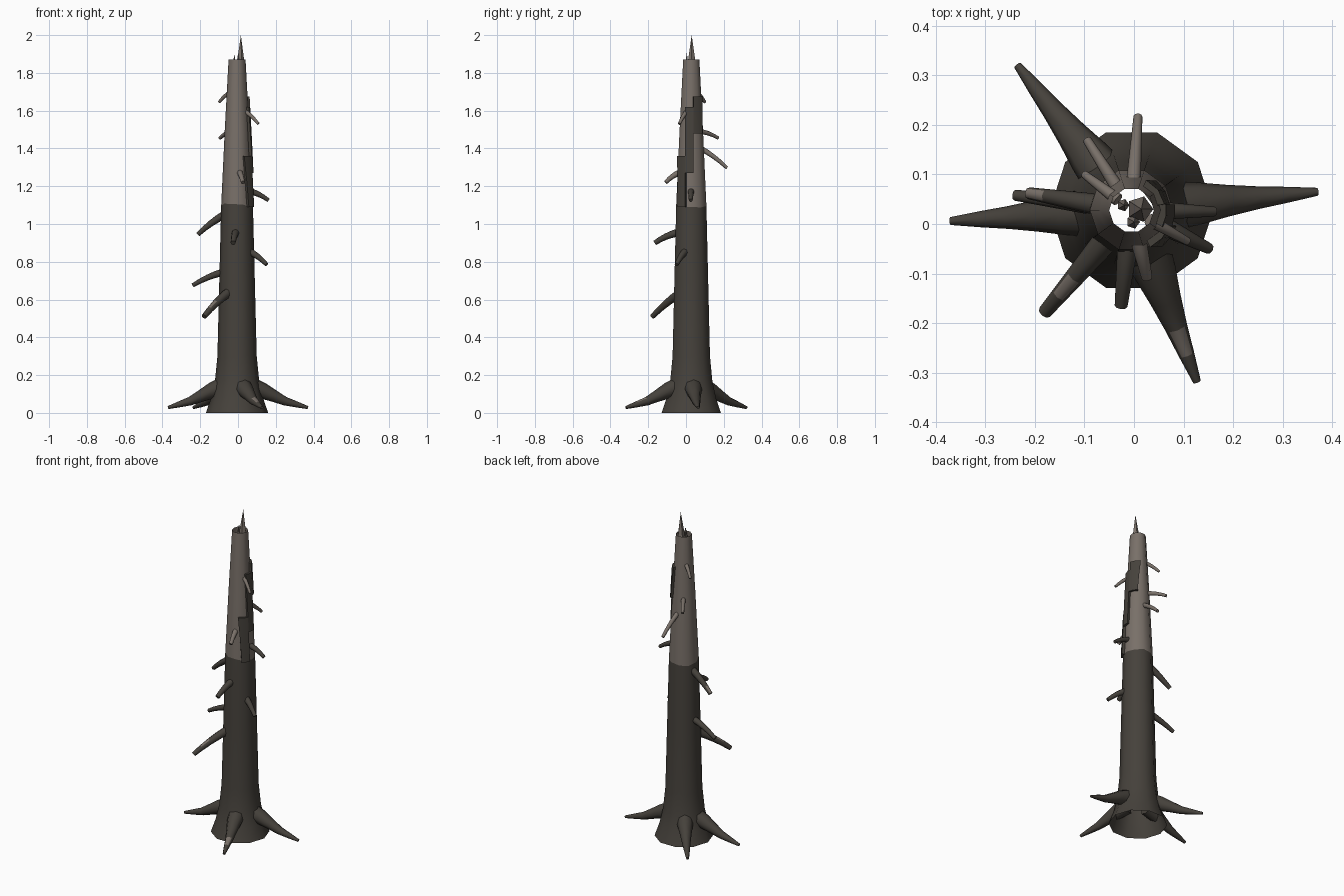
import bpy, bmesh, math, random
from mathutils import Vector

random.seed(4)
if "Cube" in bpy.data.objects:
    bpy.data.objects.remove(bpy.data.objects["Cube"], do_unlink=True)

CENTRE = Vector((-0.005, 0.028, 0))
PROFILE = [(0, 0.165), (0.08, 0.137), (0.17, 0.117), (0.3, 0.104), (0.7, 0.094),
           (1.1, 0.084), (1.5, 0.065), (1.87, 0.045)]
BARK_EDGE = 1.1


def material(name, colour):
    m = bpy.data.materials.new(name)
    m.use_nodes = True
    m.diffuse_color = (*colour, 1)
    m.node_tree.nodes["Principled BSDF"].inputs["Base Color"].default_value = (*colour, 1)
    return m


MATS = [material("dark bark", (0.060, 0.053, 0.044)),
        material("bare wood", (0.190, 0.162, 0.140))]


def finish(bm, name, angle=50):
    mesh = bpy.data.meshes.new(name)
    bm.to_mesh(mesh)
    bm.free()
    for m in MATS:
        mesh.materials.append(m)
    ob = bpy.data.objects.new(name, mesh)
    bpy.context.collection.objects.link(ob)
    bpy.ops.object.select_all(action="DESELECT")
    ob.select_set(True)
    bpy.context.view_layer.objects.active = ob
    bpy.ops.object.shade_smooth_by_angle(angle=math.radians(angle))
    return ob


def bridge(bm, a, b, mat):
    n = len(a)
    for i in range(n):
        j = (i + 1) % n
        bm.faces.new((a[i], a[j], b[j], b[i])).material_index = mat


def trunk_radius(z):
    for (z0, r0), (z1, r1) in zip(PROFILE, PROFILE[1:]):
        if z <= z1:
            return r0 + (r1 - r0) * (z - z0) / (z1 - z0)
    return PROFILE[-1][1]


def on_trunk(angle, z, depth=0):
    r = trunk_radius(z) + depth
    return CENTRE + Vector((r * math.cos(angle), r * math.sin(angle), z))


def trunk(sides=10):
    """Open, flared tube with a ragged line where the bark ends."""
    bm = bmesh.new()
    rings = []
    for z, _ in PROFILE:
        ring = []
        for i in range(sides):
            jag = random.uniform(-0.015, 0.01) if z == BARK_EDGE else 0
            ring.append(bm.verts.new(on_trunk(math.tau * i / sides, z + jag)))
        rings.append(ring)
    for k, (a, b) in enumerate(zip(rings, rings[1:])):
        bridge(bm, a, b, int(PROFILE[k][0] >= BARK_EDGE))
    finish(bm, "trunk")


def limb(name, points, radii, mat, sides=8, patch=None):
    """Tapered tube along points; patch names a segment bared on its upper side."""
    bm = bmesh.new()
    rings = []
    for k, p in enumerate(points):
        d = (points[min(k + 1, len(points) - 1)] - points[max(k - 1, 0)]).normalized()
        side = d.cross(Vector((0, 0, 1))).normalized()
        up = side.cross(d)
        angles = [math.tau * i / sides for i in range(sides)]
        rings.append([bm.verts.new(p + radii[k] * (side * math.cos(t) + up * math.sin(t)))
                      for t in angles])
    for k, (a, b) in enumerate(zip(rings, rings[1:])):
        bridge(bm, a, b, mat)
    bm.faces.new(rings[0]).material_index = mat
    bm.faces.new(rings[-1]).material_index = mat
    bmesh.ops.recalc_face_normals(bm, faces=bm.faces)
    if patch is not None:
        start = (points[patch] + points[patch + 1]) / 2
        for f in bm.faces:
            if f.normal.z > 0.6 and (f.calc_center_median() - start).length < radii[patch]:
                f.material_index = 1 - mat
    finish(bm, name)


def root(name, x, y, patch=None):
    tip = Vector((x, y, 0.028))
    out = tip - CENTRE
    angle = math.atan2(out.y, out.x)
    flat = Vector((tip.x, tip.y, 0))
    start = on_trunk(angle, 0.14, -0.05)
    heights = [0.14, 0.118, 0.09, 0.062, 0.045, 0.028]
    pts = []
    for k, z in enumerate(heights):
        p = start.lerp(flat, k / 5)
        pts.append(Vector((p.x, p.y, z)))
    limb(name, pts, [0.05, 0.043, 0.032, 0.023, 0.016, 0.008], 0, patch=patch)


def branch(name, tip, base_z, r0, r1, mat, patch=None):
    tip = Vector(tip)
    out = tip - CENTRE
    start = on_trunk(math.atan2(out.y, out.x), base_z, -0.02)
    pts = []
    for k in range(5):
        t = k / 4
        pts.append(start.lerp(tip, t) + Vector((0, 0, 0.03 * t * (1 - t))))
    radii = [r0 + (r1 - r0) * k / 4 for k in range(5)]
    limb(name, pts, radii, mat, patch=patch)


def bark_plate(name, y0, y1, z0, z1, thick=0.012):
    """Curved strip of bark clinging to the left side of the trunk."""
    bm = bmesh.new()
    rings = []
    for z in (z0, (z0 + z1) / 2, z1):
        r = trunk_radius(z)
        a0, a1 = [math.asin(max(-0.95, min(0.95, (y - CENTRE.y) / r))) for y in (y0, y1)]
        rings.append([bm.verts.new(on_trunk(a, z, d)) for a, d in
                      ((a0, -0.01), (a0, thick), ((a0 + a1) / 2, thick), (a1, thick), (a1, -0.01))])
    for a, b in zip(rings, rings[1:]):
        bridge(bm, a, b, 0)
    bm.faces.new(rings[0])
    bm.faces.new(rings[-1])
    bmesh.ops.recalc_face_normals(bm, faces=bm.faces)
    finish(bm, name, 30)


def splinter(name, x, y, top, radius, base=1.82):
    """Pointed shard of broken wood."""
    bm = bmesh.new()
    ring = [bm.verts.new((x + radius * math.cos(math.tau * i / 5),
                          y + radius * math.sin(math.tau * i / 5), base)) for i in range(5)]
    tip = bm.verts.new((x + 0.003, y, top))
    for i in range(5):
        bm.faces.new((ring[i], ring[(i + 1) % 5], tip))
    bm.faces.new(ring[::-1])
    for f in bm.faces:
        f.material_index = 1
    finish(bm, name, 30)


trunk()

# Roots
root("left_root", 0.37, 0.065)
root("right_root", -0.37, 0.006)
root("back_root", -0.235, 0.32)
root("front_root", 0.127, -0.318, patch=3)

# Broken branches on the barked part
branch("low_front_branch", (-0.18, -0.178, 0.51), 0.635, 0.026, 0.014, 0, patch=2)
branch("low_right_branch", (-0.24, 0.058, 0.675), 0.745, 0.02, 0.011, 0)
branch("middle_left_branch", (0.152, -0.05, 0.785), 0.855, 0.02, 0.011, 0)
branch("middle_front_branch", (-0.026, -0.165, 0.9), 0.955, 0.021, 0.013, 0)
branch("middle_right_branch", (-0.212, 0.062, 0.945), 1.05, 0.022, 0.012, 0, patch=3)
branch("upper_left_branch", (0.162, 0.025, 1.125), 1.175, 0.018, 0.01, 0)

# Thin twigs on the bare part
branch("front_twig", (0.026, -0.108, 1.22), 1.275, 0.017, 0.011, 1)
branch("long_back_twig", (0.008, 0.217, 1.297), 1.4, 0.015, 0.009, 1)
branch("back_twig", (-0.095, 0.17, 1.455), 1.49, 0.014, 0.009, 1)
branch("left_twig", (0.108, -0.035, 1.53), 1.6, 0.013, 0.008, 1)
branch("top_twig", (-0.1, 0.1, 1.645), 1.7, 0.013, 0.008, 1)

# Loose bark strips
bark_plate("lower_bark_strip", -0.036, 0.0, 1.09, 1.36)
bark_plate("middle_bark_strip", 0.0, 0.038, 1.27, 1.62)
bark_plate("upper_bark_strip", 0.038, 0.078, 1.48, 1.675)

# Splintered top
splinter("main_splinter", 0.012, 0.03, 2.0, 0.027)
splinter("side_splinter", -0.022, 0.038, 1.9, 0.013)
splinter("front_splinter", -0.002, 0.004, 1.905, 0.014)
